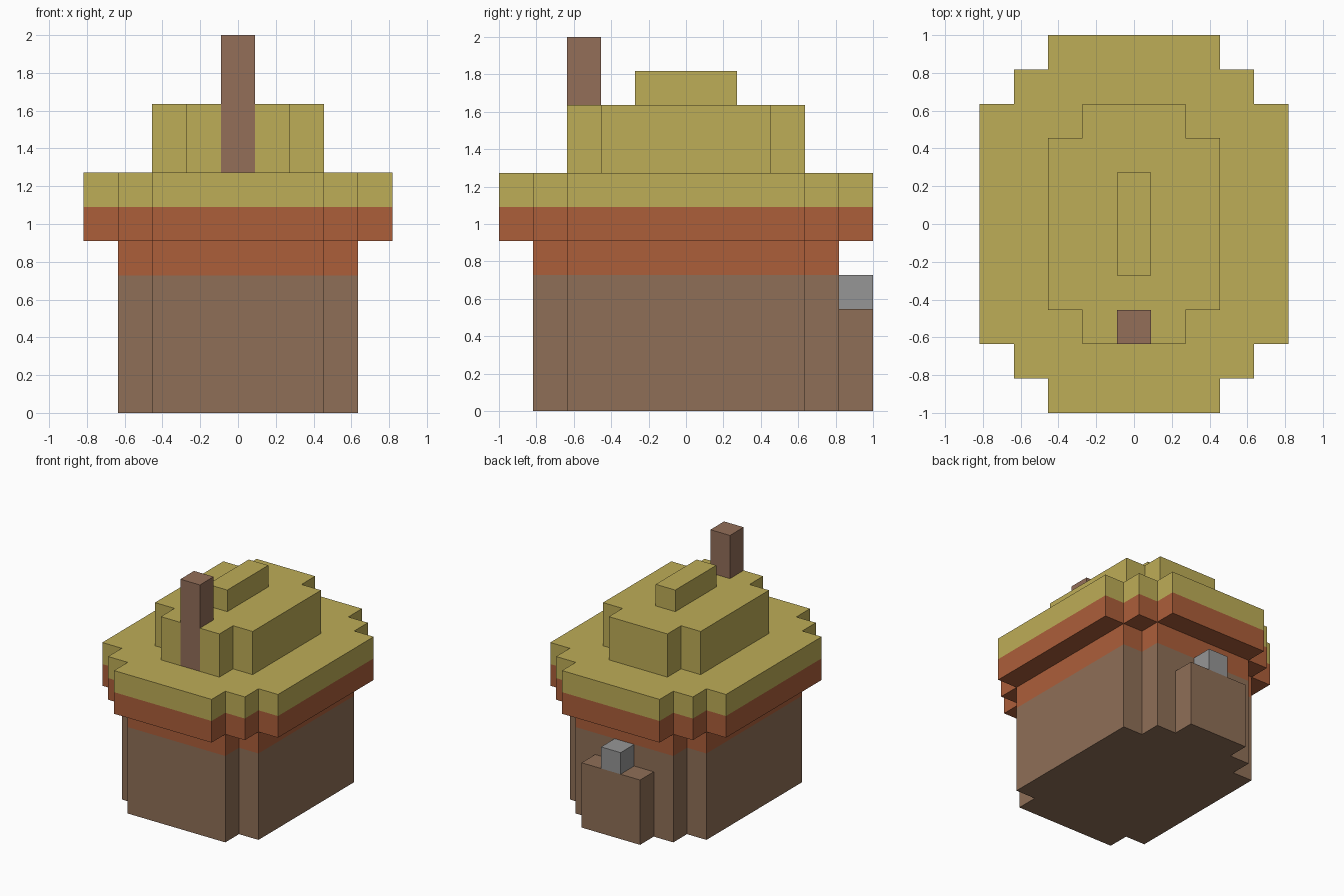
import bpy
import bmesh

U = 2 / 11  # one block

cube = bpy.data.objects.get("Cube")
if cube:
    bpy.data.objects.remove(cube, do_unlink=True)


def material(name, rgb):
    # 8-bit display colour converted to linear
    lin = [((c / 255 + 0.055) / 1.055) ** 2.4 for c in rgb] + [1]
    mat = bpy.data.materials.new(name)
    mat.use_nodes = True
    mat.diffuse_color = lin
    mat.node_tree.nodes["Principled BSDF"].inputs["Base Color"].default_value = lin
    return mat


wood = material("wall brown", (143, 111, 87))
brick = material("chimney brown", (147, 110, 89))
clay = material("clay orange", (172, 94, 58))
thatch = material("thatch yellow", (190, 173, 87))
stone = material("stone grey", (150, 150, 150))


def mirrored(corner):
    """Mirror one stepped corner into a full counter-clockwise outline."""
    back = corner + [(-x, y) for x, y in reversed(corner)]
    return back + [(-x, -y) for x, y in back]


def prism(name, outline, levels, mats, centre_y=0):
    """Stack an outline through the given heights, one material per band."""
    bm = bmesh.new()
    rings = [[bm.verts.new((x * U, (y + centre_y) * U, z * U)) for x, y in outline]
             for z in levels]
    n = len(outline)
    bm.faces.new(rings[0][::-1])
    for band, (low, high) in enumerate(zip(rings, rings[1:])):
        for i in range(n):
            j = (i + 1) % n
            bm.faces.new((low[i], low[j], high[j], high[i])).material_index = band
    bm.faces.new(rings[-1]).material_index = len(mats) - 1
    mesh = bpy.data.meshes.new(name)
    bm.to_mesh(mesh)
    bm.free()
    for mat in mats:
        mesh.materials.append(mat)
    obj = bpy.data.objects.new(name, mesh)
    bpy.context.collection.objects.link(obj)


# Walls with a clay band under the eaves
prism("walls", mirrored([(3.5, 3.5), (2.5, 3.5), (2.5, 4.5)]), [0, 4, 5], [wood, clay])

# Overhanging eaves, clay below and thatch above
eaves = [(4.5, 3.5), (3.5, 3.5), (3.5, 4.5), (2.5, 4.5), (2.5, 5.5)]
prism("eaves", mirrored(eaves), [5, 6, 7], [clay, thatch])

# Upper roof, notched at the front for the chimney
roof = mirrored([(2.5, 2.5), (1.5, 2.5), (1.5, 3.5)])
roof[9:9] = [(-0.5, -3.5), (-0.5, -2.5), (0.5, -2.5), (0.5, -3.5)]
prism("upper_roof", roof, [7, 9], [thatch])
prism("roof_ridge", mirrored([(0.5, 1.5)]), [9, 10], [thatch])

# Chimney
prism("chimney", mirrored([(0.5, 0.5)]), [7, 11], [brick], centre_y=-3)

# Back porch block with a stone on top
prism("back_porch", mirrored([(1.5, 0.5)]), [0, 3], [wood], centre_y=5)
prism("porch_stone", mirrored([(0.5, 0.5)]), [3, 4], [stone], centre_y=5)
